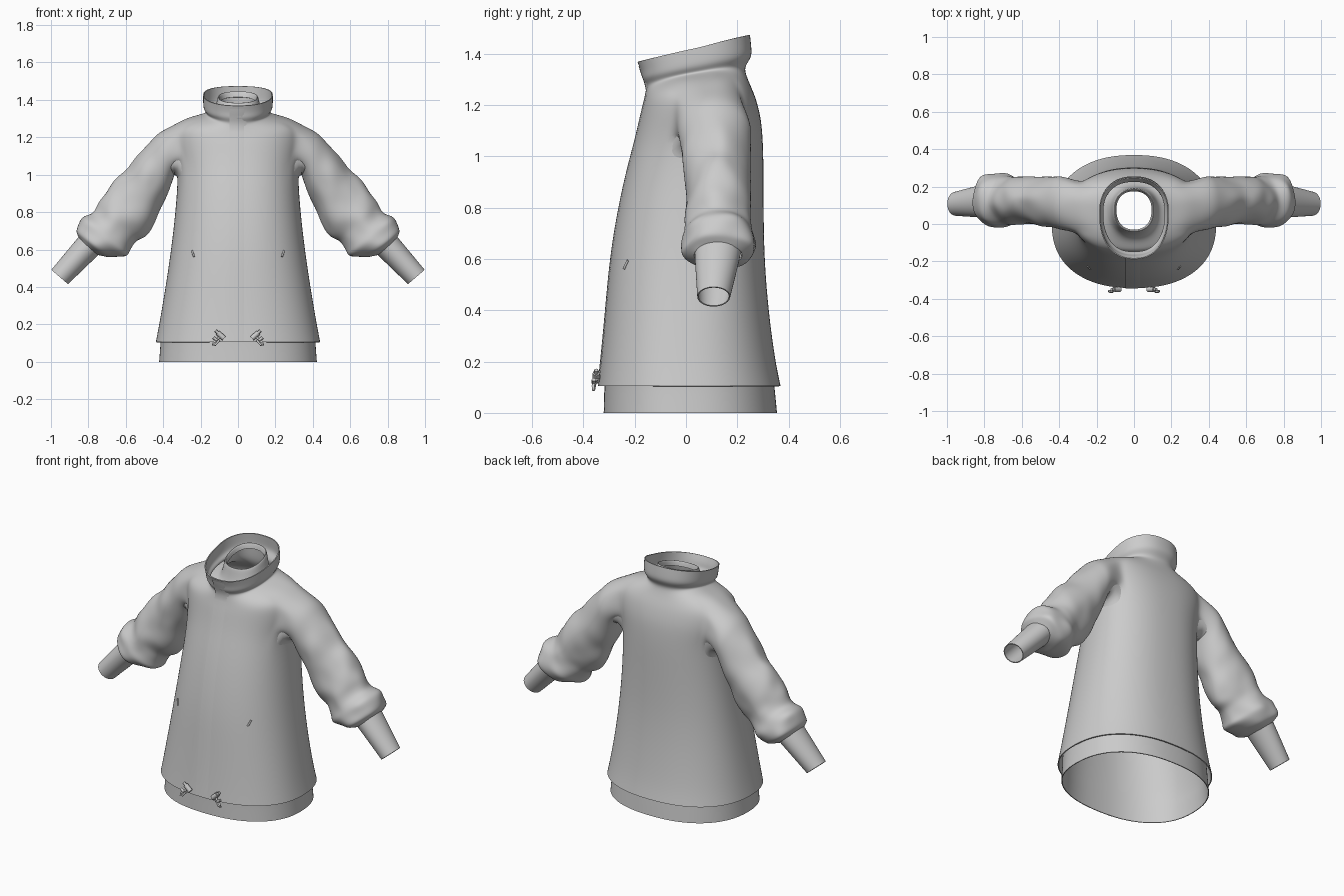
import bpy, bmesh
from math import sin, cos, pi, copysign, radians
from mathutils import Vector, noise
from mathutils.bvhtree import BVHTree

if "Cube" in bpy.data.objects:
    bpy.data.objects.remove(bpy.data.objects["Cube"])

N = 40                 # columns round the torso
LO, HI = -3, 4         # armhole columns, front to back


def power(v, e=0.87):
    return copysign(abs(v) ** e, v)


def finish(name, bm, thickness=0, levels=0):
    me = bpy.data.meshes.new(name)
    bm.to_mesh(me)
    bm.free()
    ob = bpy.data.objects.new(name, me)
    bpy.context.collection.objects.link(ob)
    if levels:
        m = ob.modifiers.new("smooth", 'SUBSURF')
        m.levels = m.render_levels = levels
    if thickness:
        m = ob.modifiers.new("cloth", 'SOLIDIFY')
        m.thickness, m.offset = thickness, -1
    # bake modifiers so the cloth rims can stay crisp
    dg = bpy.context.evaluated_depsgraph_get()
    ob.data = bpy.data.meshes.new_from_object(ob.evaluated_get(dg))
    ob.modifiers.clear()
    for p in ob.data.polygons:
        p.use_smooth = True
    ob.data.set_sharp_from_angle(angle=radians(45))
    return ob


def garment(name, rings, sleeve, r0, r1, wrinkle, steps, thickness):
    """Torso rings (z, half width, front y, back y, centre y, tilt, side lift)
    and sleeve rings (top x, top z, under x, under z, front y, back y)."""
    bm = bmesh.new()
    grid = []
    for z, hx, yf, yb, yc, tilt, lift in rings:
        row = []
        for i in range(N):
            a = 2 * pi * i / N
            s = power(sin(a))
            y = yc + s * ((yb - yc) if s > 0 else (yc - yf))
            row.append(bm.verts.new((hx * power(cos(a)), y, z + tilt * s + lift * cos(a) ** 2)))
        grid.append(row)
    hole = {j % N for j in range(LO, HI)} | {N // 2 - 1 - j for j in range(LO, HI)}
    for r in range(len(grid) - 1):
        for i in range(N):
            if not (r0 <= r < r1 and i in hole):
                k = (i + 1) % N
                bm.faces.new((grid[r][i], grid[r][k], grid[r + 1][k], grid[r + 1][i]))
    # armhole loop, rounded, then sleeve rings stitched onto it
    loop = [(r1, i) for i in range(LO, HI)] + [(r, HI) for r in range(r1, r0, -1)]
    loop += [(r0, i) for i in range(HI, LO, -1)] + [(r, LO) for r in range(r0, r1)]
    M = len(loop)
    mid = (LO + HI) / 2
    fine = [sleeve[0]]
    for p, q in zip(sleeve, sleeve[1:]):
        for t in range(1, steps + 1):
            fine.append([u + (v - u) * t / steps for u, v in zip(p, q)])
    for side in (1, -1):
        prev = []
        for r, i in loop:
            v = grid[r][i % N if side > 0 else (N // 2 - i) % N]
            t = ((i - mid) / (HI - mid)) ** 2
            v.co.z += t * {r0: .065, r0 + 1: .03, r1: -.015}.get(r, 0)
            prev.append(v)
        for n, (tx, tz, ux, uz, yf, yb) in enumerate(fine):
            c = Vector(((tx + ux) / 2, (yf + yb) / 2, (tz + uz) / 2))
            up = Vector(((tx - ux) / 2, 0, (tz - uz) / 2))
            cur = []
            for k in range(M):
                a = 2 * pi * (k - (HI - LO) / 2) / M
                d = up * cos(a) + Vector((0, (yb - yf) / 2 * sin(a), 0))
                w = wrinkle if 2 < n < len(fine) - 1 else 0
                p = c + d * (1 + w * noise.noise((c + d) * 11))
                cur.append(bm.verts.new((side * p.x, p.y, p.z)))
            for k in range(M):
                m = (k + 1) % M
                bm.faces.new((prev[k], prev[m], cur[m], cur[k]))
            prev = cur
    bmesh.ops.recalc_face_normals(bm, faces=bm.faces)
    bm.faces.ensure_lookup_table()
    f = bm.faces[0]
    if f.normal.dot(f.calc_center_median()) < 0:
        bmesh.ops.reverse_faces(bm, faces=bm.faces)
    return finish(name, bm, thickness, 2)


# Outer coat: hem to shoulders, then stand collar
torso = [
    (.105, .441, -.344, .370, .00, 0, 0), (.2, .422, -.333, .349, .00, 0, 0),
    (.4, .388, -.314, .322, .01, 0, 0), (.6, .358, -.297, .306, .03, 0, 0),
    (.8, .335, -.264, .303, .05, 0, 0), (.95, .324, -.230, .303, .07, 0, 0),
    (1.045, .324, -.204, .301, .085, 0, 0), (1.12, .338, -.186, .296, .095, 0, 0),
    (1.175, .348, -.174, .287, .10, 0, .01), (1.225, .345, -.163, .270, .10, .01, .04),
    (1.262, .272, -.157, .249, .09, .02, .043)]
collar = [
    (1.297, .176, -.153, .231, .06, .03, .025), (1.318, .166, -.157, .230, .06, .035, .015),
    (1.345, .184, -.172, .257, .06, .042, .006), (1.375, .187, -.174, .256, .06, .046, .006),
    (1.421, .187, -.190, .250, .06, .053, .006)]
coat_sleeve = [
    (.425, 1.228, .338, 1.0, -.035, .258), (.50, 1.145, .372, .90, -.018, .254),
    (.60, 1.03, .42, .80, -.005, .25), (.68, .945, .48, .685, 0, .25),
    (.735, .855, .54, .65, .0, .255), (.775, .795, .57, .60, -.008, .258),
    (.838, .775, .59, .56, -.028, .274),
    (.865, .70, .69, .555, -.018, .268), (.85, .66, .75, .57, .03, .22)]
coat = garment("coat", torso + collar, coat_sleeve, 6, 9, .16, 2, .006)

# Under layer: shows at the hem, the cuffs and the neck
inner = [(0, .423, -.322, .356, 0, 0, 0), (.105, .415, -.319, .346, 0, 0, 0),
         (.125, .416, -.320, .343, 0, 0, 0)]
inner += [(z - .012 * (z > 1.1), x - .013, f + .013, b - .013, c, t, l)
          for z, x, f, b, c, t, l in torso[1:]]
inner += [(1.283, .15, -.09, .205, .075, .03, .02), (1.33, .122, -.055, .195, .075, .03, .005),
          (1.416, .111, -.043, .191, .075, .032, 0), (1.418, .10, -.036, .182, .075, .03, 0),
          (1.385, .094, -.030, .175, .075, .03, 0)]
inner_sleeve = [
    (.41, 1.18, .338, 1.04, -.01, .235), (.58, .99, .45, .84, .02, .23),
    (.80, .73, .69, .62, .03, .225), (.85, .672, .75, .567, .032, .215),
    (.999, .492, .908, .414, .043, .173)]
garment("under_layer", inner, inner_sleeve, 7, 10, 0, 1, .005)

# Coat surface lookup for the details that lie on it
tree = BVHTree.FromObject(coat, bpy.context.evaluated_depsgraph_get())


def front(x, z, off=0):
    hit = tree.ray_cast(Vector((x, -1, z)), Vector((0, 1, 0)))[0]
    return Vector((x, (hit.y if hit else -.3) - off, z))


# Front placket: overlapping flap with one raised edge
bm = bmesh.new()
rows = []
for r in range(41):
    z = .112 + 1.24 * r / 40
    rows.append([bm.verts.new(front(x, z, o)) for x, o in
                 ((-.0455, -.002), (-.045, .004), (-.02, .003), (.02, .002), (.045, -.002))])
for a, b in zip(rows, rows[1:]):
    for i in range(4):
        bm.faces.new((a[i], a[i + 1], b[i + 1], b[i]))
finish("front_placket", bm)


def rod(name, points, radius):
    cu = bpy.data.curves.new(name, 'CURVE')
    cu.dimensions = '3D'
    cu.bevel_depth, cu.bevel_resolution, cu.use_fill_caps = radius, 2, True
    sp = cu.splines.new('POLY')
    sp.points.add(len(points) - 1)
    for p, q in zip(sp.points, points):
        p.co = (*q, 1)
    ob = bpy.data.objects.new(name, cu)
    bpy.context.collection.objects.link(ob)


for s in (1, -1):
    # Pocket pulls
    rod("pocket_pull", [front(s * .247, .595, .002), front(s * .235, .562, .004)], .005)
    # Hem cord toggles: barrel, button and two cord ends
    rod("toggle_barrel", [(s * .075, -.35, .125), (s * .108, -.35, .155)], .014)
    rod("toggle_button", [(s * .108, -.35, .155), (s * .12, -.35, .167)], .008)
    rod("cord_loop", [(s * .085, -.335, .142), (s * .105, -.355, .125), (s * .128, -.362, .105),
                      (s * .135, -.36, .09), (s * .122, -.36, .09), (s * .1, -.355, .115)], .006)
    rod("cord_end", [(s * .112, -.36, .115), (s * .132, -.36, .13)], .008)
